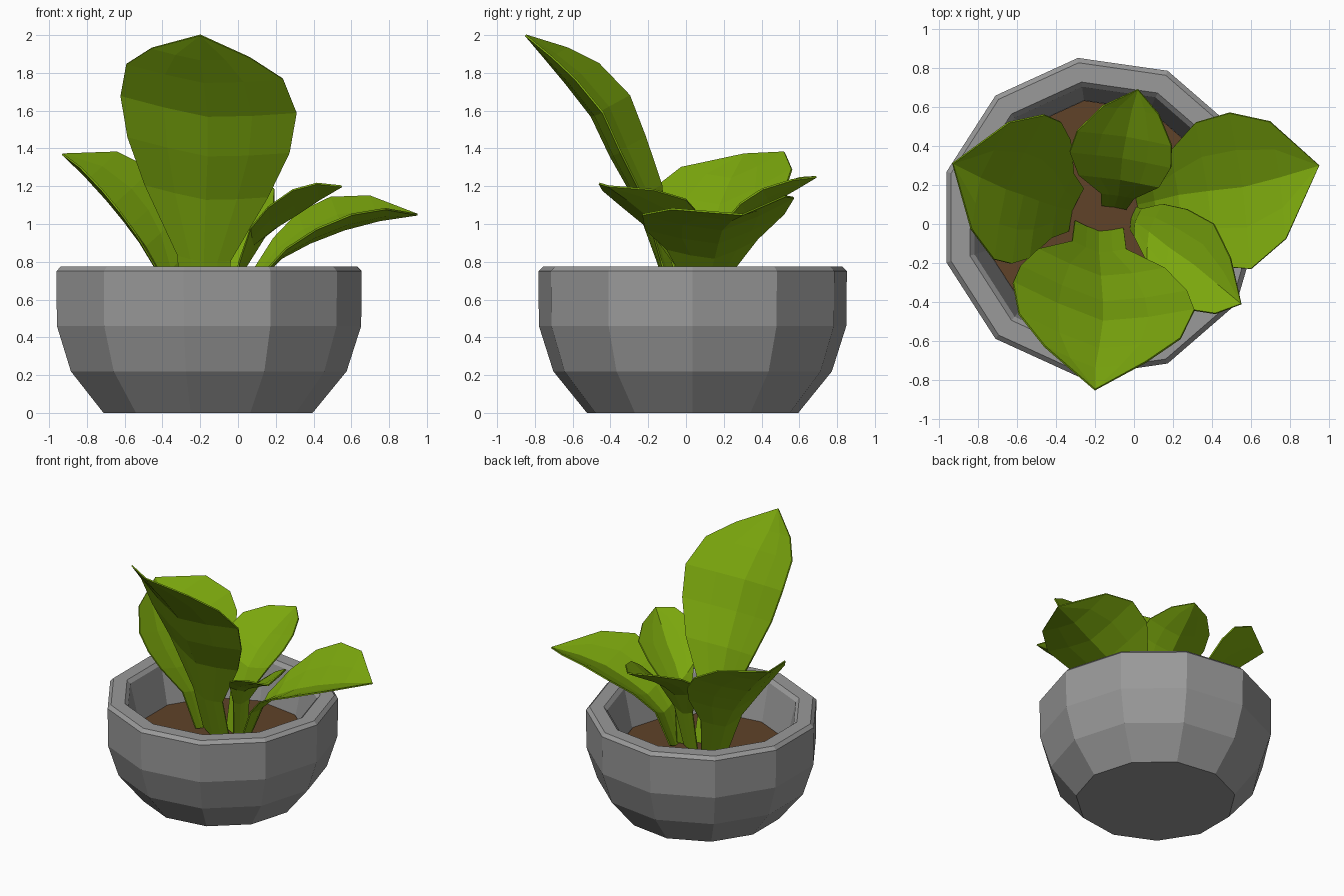
import bpy, math
from mathutils import Vector

if "Cube" in bpy.data.objects:
    bpy.data.objects.remove(bpy.data.objects["Cube"])


def material(name, rgb):
    m = bpy.data.materials.new(name)
    m.diffuse_color = (*rgb, 1)
    m.use_nodes = True
    m.node_tree.nodes["Principled BSDF"].inputs["Base Color"].default_value = m.diffuse_color
    return m


def mesh_object(name, verts, faces, mat=None):
    me = bpy.data.meshes.new(name)
    me.from_pydata(verts, [], faces)
    me.update()
    ob = bpy.data.objects.new(name, me)
    bpy.context.collection.objects.link(ob)
    if mat:
        me.materials.append(mat)
    return ob


SIDES = 11
CX, CY = -0.17, 0.035


def ring(r, z):
    return [(CX + r * math.cos(math.tau * i / SIDES),
             CY + r * math.sin(math.tau * i / SIDES), z) for i in range(SIDES)]


def lathe(name, profile, mat=None):
    verts = [p for r, z in profile for p in ring(r, z)]
    faces = [tuple(reversed(range(SIDES)))]
    for k in range(len(profile) - 1):
        for i in range(SIDES):
            j = (i + 1) % SIDES
            a, b = k * SIDES, (k + 1) * SIDES
            faces.append((a + i, a + j, b + j, b + i))
    last = (len(profile) - 1) * SIDES
    faces.append(tuple(range(last, last + SIDES)))
    return mesh_object(name, verts, faces, mat)


def leaf(name, rows, left, right, mat):
    """rows: midrib x, y, z and width factor; left/right: edge offsets at the widest row."""
    left, right = Vector(left), Vector(right)
    sag = (left + right) * 0.04
    section = [left, left * 0.5 - sag, Vector(), right * 0.5 - sag, right]
    c = len(section)
    verts, faces = [], []
    for x, y, z, w in rows[:-1]:
        verts += [Vector((x, y, z)) + s * w for s in section]
    verts.append(Vector(rows[-1][:3]))
    n = len(rows) - 1
    tip = c * n
    for k in range(n):
        for i in range(c - 1):
            a, b = c * k + i, c * (k + 1) + i
            faces.append((a, a + 1, b + 1, b) if k < n - 1 else (a, a + 1, tip))
    ob = mesh_object(name, verts, faces, mat)
    s = ob.modifiers.new("thickness", "SOLIDIFY")
    s.thickness = 0.01
    s.offset = 0
    return ob


green = material("leaf_green", (0.195, 0.38, 0.004))
brown = material("soil_brown", (0.115, 0.055, 0.022))
grey = material("pot_grey", (0.32, 0.32, 0.32))

# Pot with bevelled rim and hollow inside
lathe("pot", [(0.565, 0), (0.745, 0.22), (0.822, 0.46), (0.825, 0.75), (0.80, 0.775),
              (0.70, 0.775), (0.675, 0.75), (0.605, 0.44)], grey)
# Soil disc
lathe("soil", [(0.6, 0.445), (0.604, 0.465)], brown)

# Tall front leaf
leaf("front_leaf", [(-.18, -.04, .46, .27), (-.18, -.15, .8, .3), (-.17, -.27, 1.13, .7),
                    (-.16, -.4, 1.36, .92), (-.16, -.5, 1.57, 1), (-.18, -.64, 1.75, .89),
                    (-.2, -.74, 1.87, .56), (-.2, -.85, 2.0, 0)],
     (-.46, .2, .11), (.47, .06, .02), green)
# Right leaf
leaf("right_leaf", [(.02, .1, .46, .25), (.11, .12, .7, .35), (.23, .15, .82, .6),
                    (.38, .17, .9, .92), (.56, .19, .97, 1), (.75, .24, 1.02, .75),
                    (.95, .3, 1.05, 0)],
     (-.07, .38, .17), (.04, -.42, .08), green)
# Front right leaf
leaf("front_right_leaf", [(-.01, .03, .46, .27), (.01, .01, .75, .32), (.08, -.04, .89, .68),
                          (.18, -.12, .97, .93), (.31, -.21, 1.05, 1), (.43, -.31, 1.13, .65),
                          (.55, -.41, 1.2, 0)],
     (.1, .21, .08), (-.02, -.23, .13), green)
# Back leaf
leaf("back_leaf", [(-.1, .09, .46, .25), (-.08, .15, .76, .33), (-.07, .23, .93, .8),
                   (-.06, .34, 1.03, 1), (-.04, .45, 1.11, .93), (-.01, .59, 1.19, .55),
                   (.02, .69, 1.25, 0)],
     (-.27, .03, .1), (.25, -.05, .08), green)
# Left leaf
leaf("left_leaf", [(-.32, .07, .46, .3), (-.4, .09, .72, .45), (-.49, .12, .88, .82),
                   (-.57, .15, .99, .98), (-.66, .18, 1.1, 1), (-.79, .24, 1.24, .74),
                   (-.93, .31, 1.37, 0)],
     (-.06, -.36, .08), (.2, .38, .19), green)
